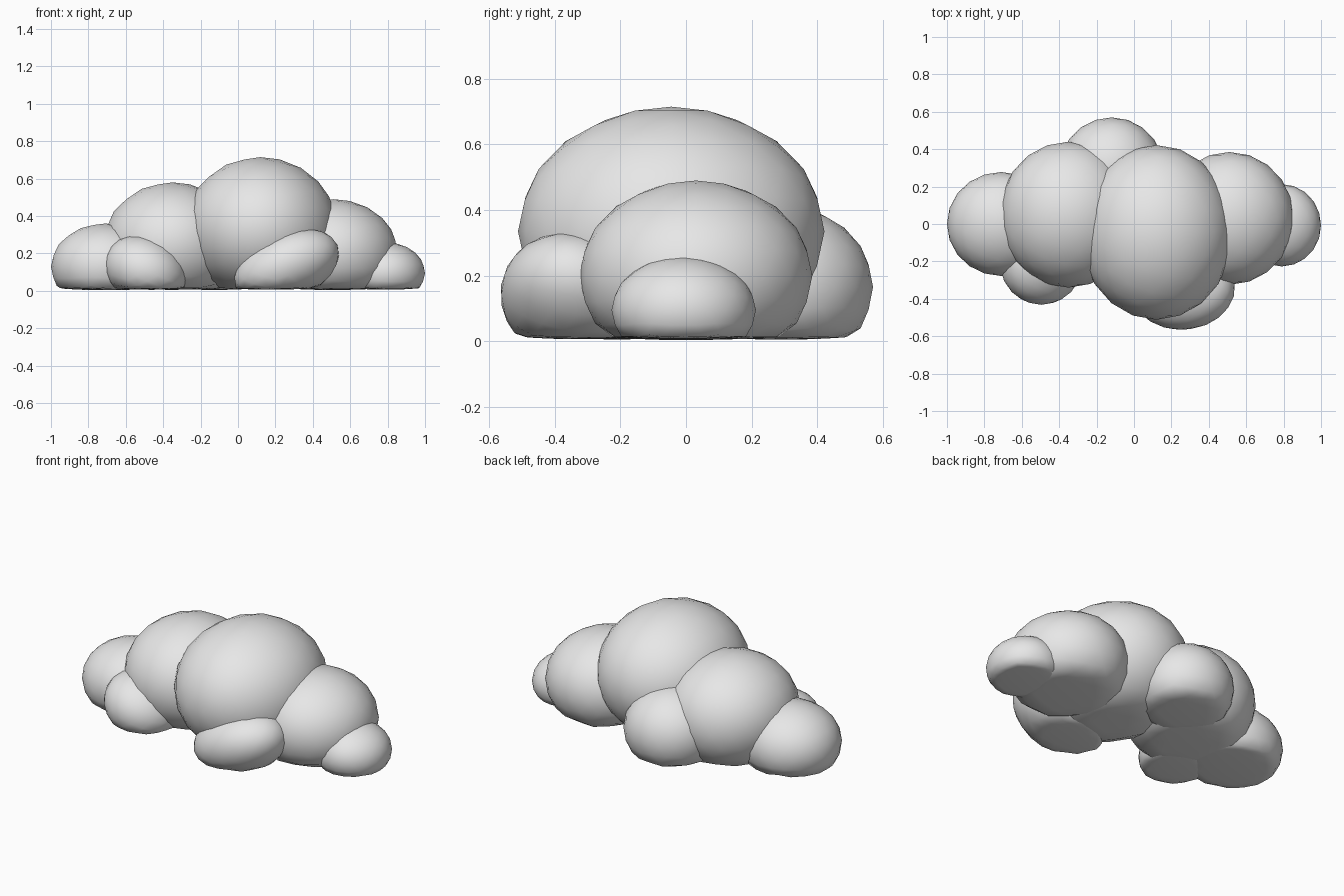
import bpy, bmesh
from mathutils import Matrix, Euler

cube = bpy.data.objects.get("Cube")
if cube:
    bpy.data.objects.remove(cube, do_unlink=True)

grey = bpy.data.materials.new("cloud_grey")
grey.use_nodes = True
grey.diffuse_color = (0.8, 0.8, 0.8, 1)
grey.node_tree.nodes["Principled BSDF"].inputs["Base Color"].default_value = (0.8, 0.8, 0.8, 1)

FLOOR = 0.015   # height below which a puff is pressed flat


def puff(name, centre, radii, tilt=0.0, lean=0.0):
    """Smooth ellipsoid with its underside pressed almost flat."""
    bm = bmesh.new()
    bmesh.ops.create_icosphere(bm, subdivisions=3, radius=1)
    bm.transform(Matrix.LocRotScale(centre, Euler((lean, tilt, 0)), radii))
    for v in bm.verts:
        if v.co.z < FLOOR:
            v.co.z = max(0, FLOOR + (v.co.z - FLOOR) * 0.1)
    for f in bm.faces:
        f.smooth = True
    mesh = bpy.data.meshes.new(name)
    bm.to_mesh(mesh)
    bm.free()
    mesh.materials.append(grey)
    obj = bpy.data.objects.new(name, mesh)
    bpy.context.collection.objects.link(obj)


# Large puffs along the middle
puff("main_puff", (0.12, -0.045, 0.335), (0.41, 0.467, 0.38))
puff("right_large_puff", (-0.35, 0.05, 0.25), (0.37, 0.39, 0.33))
puff("left_large_puff", (0.51, 0.03, 0.2), (0.345, 0.355, 0.29))

# Small puffs at the ends
puff("right_end_puff", (-0.71, 0, 0.13), (0.29, 0.278, 0.23))
puff("left_end_puff", (0.79, -0.007, 0.095), (0.21, 0.22, 0.165))

# Small puffs at the front and back
puff("front_right_puff", (-0.495, -0.21, 0.11), (0.227, 0.222, 0.18), tilt=0.4)
puff("front_left_puff", (0.26, -0.34, 0.13), (0.295, 0.228, 0.18), tilt=-0.4, lean=-0.2)
puff("back_puff", (-0.12, 0.29, 0.165), (0.28, 0.28, 0.25))
